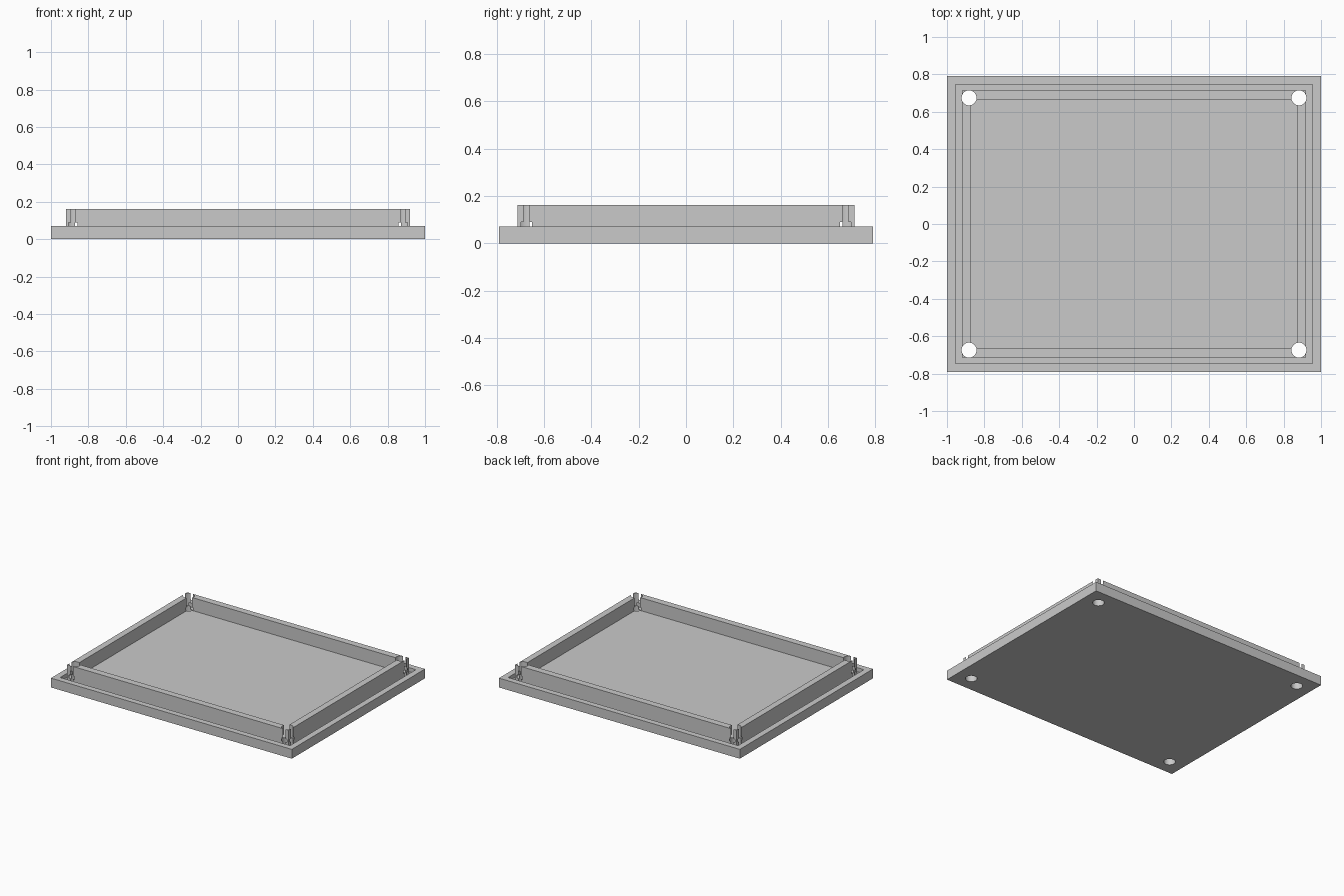
import bpy
import bmesh
import math

cube = bpy.data.objects.get("Cube")
if cube:
    bpy.data.objects.remove(cube, do_unlink=True)

grey = bpy.data.materials.new("light_grey")
grey.use_nodes = True
grey.diffuse_color = (0.59, 0.59, 0.59, 1)
grey.node_tree.nodes["Principled BSDF"].inputs["Base Color"].default_value = (0.59, 0.59, 0.59, 1)


def loft(name, loops):
    """Skin consecutive point loops and cap both ends."""
    bm = bmesh.new()
    rings = [[bm.verts.new(p) for p in loop] for loop in loops]
    n = len(rings[0])
    for a, b in zip(rings, rings[1:]):
        for i in range(n):
            j = (i + 1) % n
            bm.faces.new((a[i], a[j], b[j], b[i]))
    bm.faces.new(rings[0][::-1])
    bm.faces.new(rings[-1])
    bmesh.ops.recalc_face_normals(bm, faces=bm.faces[:])
    mesh = bpy.data.meshes.new(name)
    bm.to_mesh(mesh)
    bm.free()
    mesh.materials.append(grey)
    obj = bpy.data.objects.new(name, mesh)
    bpy.context.collection.objects.link(obj)
    return obj


def rectangle(hx, hy, z):
    return [(-hx, -hy, z), (hx, -hy, z), (hx, hy, z), (-hx, hy, z)]


def circle(x, y, r, z, sides=32):
    steps = [2 * math.pi * i / sides for i in range(sides)]
    return [(x + r * math.cos(a), y + r * math.sin(a), z) for a in steps]


# Lid: outer rim, groove, raised inner wall and floor
GROOVE, FLOOR, RIM, TOP = 0.04, 0.065, 0.07, 0.162
outer, rim_in = (1.0, 0.79), (0.955, 0.746)
wall_out, wall_in = (0.92, 0.7125), (0.872, 0.662)
lid = loft("lid_tray", [
    rectangle(*outer, 0), rectangle(*outer, RIM),
    rectangle(*rim_in, RIM), rectangle(*rim_in, GROOVE),
    rectangle(*wall_out, GROOVE), rectangle(*wall_out, TOP),
    rectangle(*wall_in, TOP), rectangle(*wall_in, FLOOR),
])

# Corner screw holes, slightly wider around the foot of the wall
bpy.context.view_layer.objects.active = lid
for sx in (-1, 1):
    for sy in (-1, 1):
        x, y = sx * 0.882, sy * 0.674
        profile = [(0.04, -0.1), (0.04, 0.067), (0.045, 0.067),
                   (0.045, 0.09), (0.04, 0.09), (0.04, 0.3)]
        cutter = loft("hole_cutter", [circle(x, y, r, z) for r, z in profile])
        cutter.hide_render = True
        cut = lid.modifiers.new("screw_hole", "BOOLEAN")
        cut.operation = "DIFFERENCE"
        cut.solver = "EXACT"
        cut.object = cutter
        bpy.ops.object.modifier_apply(modifier=cut.name)
        bpy.data.objects.remove(cutter, do_unlink=True)

# Round holes shade smoothly, all other edges stay sharp
bpy.ops.object.select_all(action="DESELECT")
lid.select_set(True)
bpy.ops.object.shade_smooth_by_angle(angle=math.radians(30))
